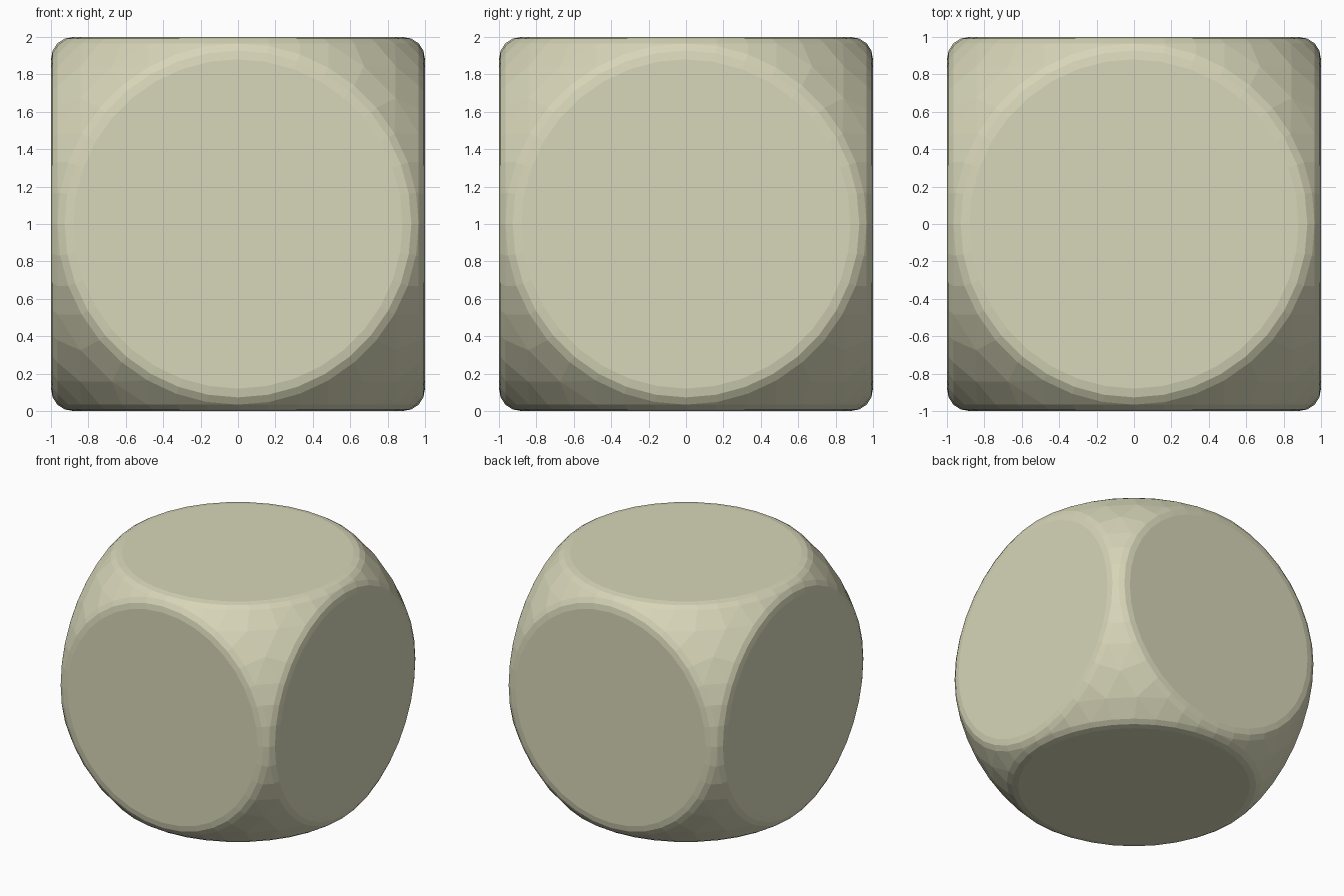
import bpy, bmesh
from math import sin, cos, pi
from mathutils import Vector

if "Cube" in bpy.data.objects:
    bpy.data.objects.remove(bpy.data.objects["Cube"])

SEG = 36          # sides of each flat round face
BALL = 1.37       # radius of the ball that trims the corners
points = []

# Round faces: a flat disc plus two rings rolling over the rim, on all six sides
for radius, height in ((0.88, 1.0), (0.927, 0.991), (0.966, 0.966)):
    for axis in range(3):
        for side in (-1, 1):
            for i in range(SEG):
                a = 2 * pi * i / SEG
                p = [0, 0, 0]
                p[axis] = side * height
                p[(axis + 1) % 3] = radius * cos(a)
                p[(axis + 2) % 3] = radius * sin(a)
                points.append(Vector(p))

# Corners: ball surface between the round faces, mirrored into all eight octants
N = 14
for i in range(N + 1):
    for j in range(N + 1 - i):
        p = Vector((i, j, N - i - j)).normalized() * BALL
        if max(p) < 0.94:
            for sx in (-1, 1):
                for sy in (-1, 1):
                    for sz in (-1, 1):
                        points.append(Vector((p.x * sx, p.y * sy, p.z * sz)))

# Wrap everything in one convex skin
bm = bmesh.new()
for p in points:
    bm.verts.new(p + Vector((0, 0, 1)))
bmesh.ops.remove_doubles(bm, verts=bm.verts, dist=0.008)
hull = bmesh.ops.convex_hull(bm, input=bm.verts)
bmesh.ops.delete(bm, geom=[v for v in bm.verts if not v.link_faces], context='VERTS')
bmesh.ops.dissolve_limit(bm, angle_limit=0.01, verts=bm.verts, edges=bm.edges)
bmesh.ops.recalc_face_normals(bm, faces=bm.faces)

mesh = bpy.data.meshes.new("rounded_die")
bm.to_mesh(mesh)
bm.free()
die = bpy.data.objects.new("rounded_die", mesh)
bpy.context.collection.objects.link(die)

# Warm ivory colour
ivory = bpy.data.materials.new("ivory")
ivory.diffuse_color = (0.68, 0.67, 0.48, 1)
ivory.use_nodes = True
ivory.node_tree.nodes["Principled BSDF"].inputs["Base Color"].default_value = ivory.diffuse_color
mesh.materials.append(ivory)
